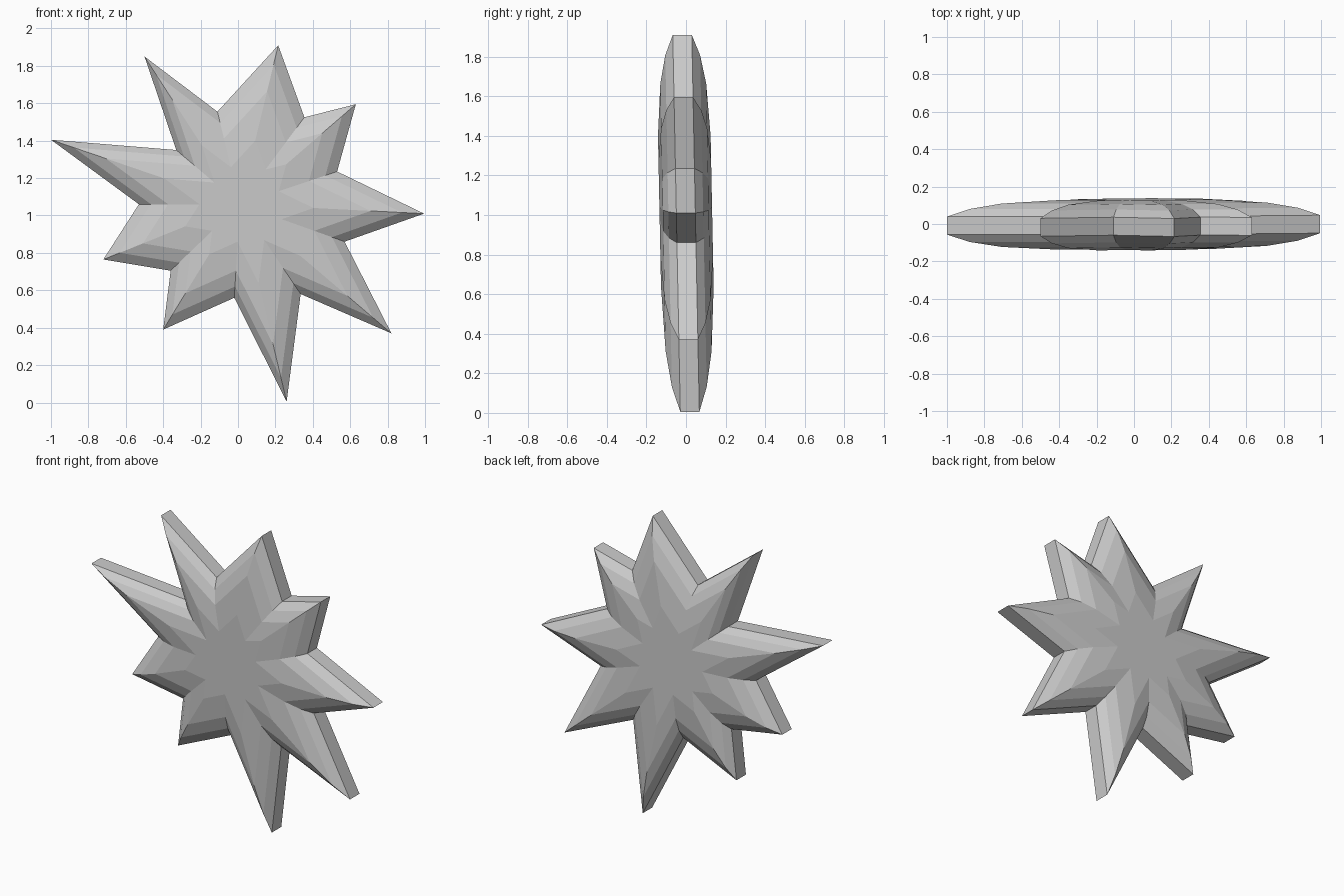
import bpy, bmesh

if "Cube" in bpy.data.objects:
    bpy.data.objects.remove(bpy.data.objects["Cube"])

# Star outline (x, z), alternating tip and valley, clockwise from the top tip
outline = [(.215, 1.91), (.355, 1.525), (.63, 1.595), (.53, 1.235), (.995, 1.01),
           (.57, .86), (.82, .37), (.335, .58), (.26, .005), (-.02, .56),
           (-.40, .39), (-.36, .705), (-.72, .765), (-.53, 1.06), (-1.0, 1.405),
           (-.33, 1.35), (-.50, 1.85), (-.11, 1.555)]
cx, cz = .01, 1.06

# Pillowed section: (scale towards centre, half thickness)
section = [(1, .048), (.88, .088), (.71, .116), (.4, .133)]
layers = [(s, -h) for s, h in reversed(section)] + section

bm = bmesh.new()
rings = []
for s, y in layers:
    ring = []
    for x, z in outline:
        px, pz = cx + (x - cx) * s, cz + (z - cz) * s
        ring.append(bm.verts.new((px, y - .02 * (pz - .97), pz)))  # slight lean
    rings.append(ring)

# Walls between rings, then flat star caps
n = len(outline)
for a, b in zip(rings, rings[1:]):
    for i in range(n):
        j = (i + 1) % n
        bm.faces.new((a[i], a[j], b[j], b[i]))
bm.faces.new(rings[0])
bm.faces.new(rings[-1])
bmesh.ops.recalc_face_normals(bm, faces=bm.faces)

mesh = bpy.data.meshes.new("star")
bm.to_mesh(mesh)
bm.free()
bpy.context.collection.objects.link(bpy.data.objects.new("star", mesh))
